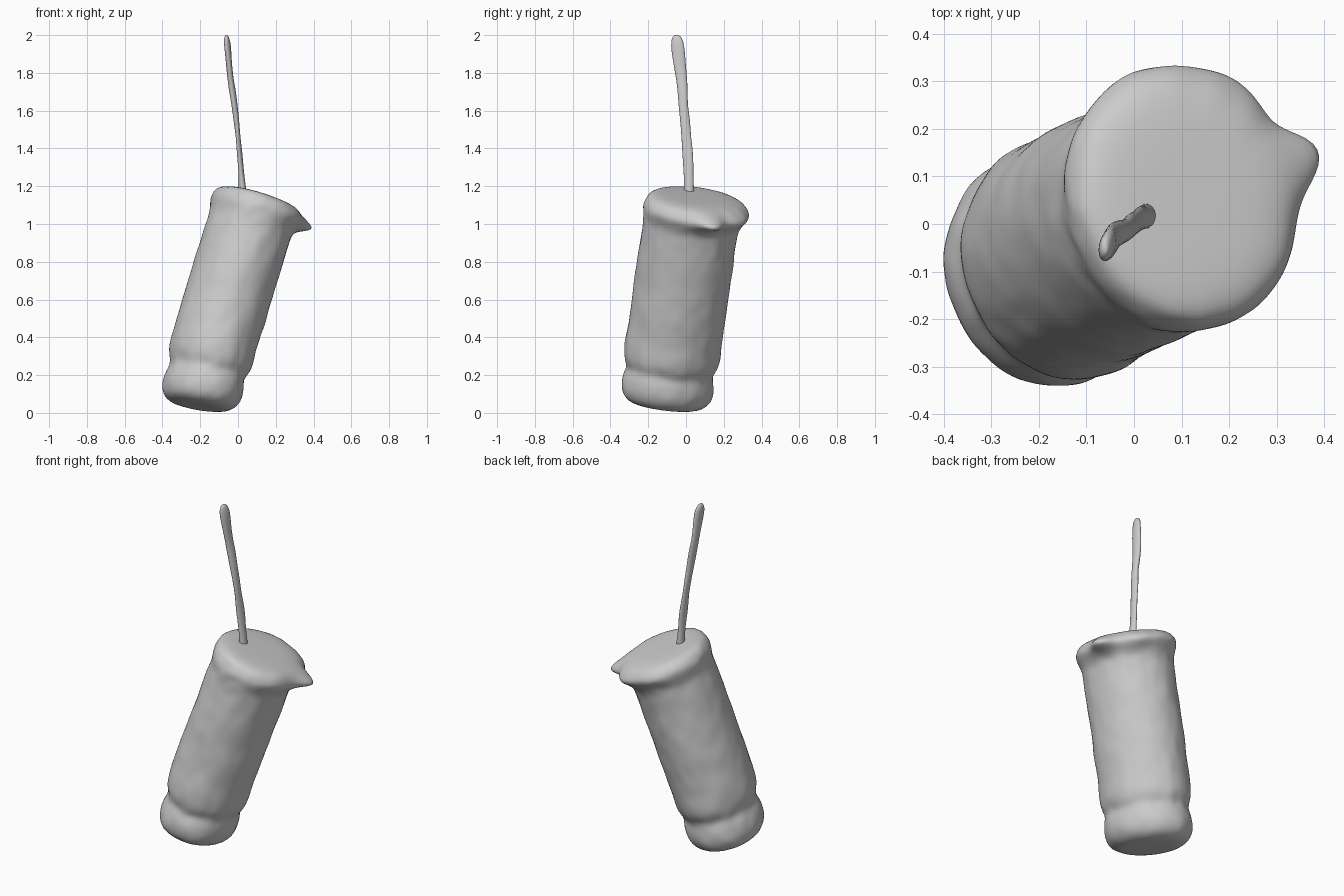
import bpy, bmesh, math
from mathutils import Vector, Matrix, noise

if "Cube" in bpy.data.objects:
    bpy.data.objects.remove(bpy.data.objects["Cube"])

AXIS = Vector((0.31, 0.145, 1.0)).normalized()
BASE = Vector((-0.232, -0.113, 0.040))
TILT = Vector((0, 0, 1)).rotation_difference(AXIS).to_matrix()


def loft(name, rings):
    """Skin a list of closed rings and close both ends with a fan."""
    bm = bmesh.new()
    loops = [[bm.verts.new(p) for p in ring] for ring in rings]
    n = len(loops[0])
    for a, b in zip(loops, loops[1:]):
        for i in range(n):
            j = (i + 1) % n
            bm.faces.new((a[i], a[j], b[j], b[i]))
    for ring in (loops[0], loops[-1]):
        c = bm.verts.new(sum((v.co for v in ring), Vector()) / n)
        for i in range(n):
            bm.faces.new((ring[i], ring[(i + 1) % n], c))
    bmesh.ops.recalc_face_normals(bm, faces=bm.faces)
    me = bpy.data.meshes.new(name)
    bm.to_mesh(me)
    bm.free()
    for p in me.polygons:
        p.use_smooth = True
    ob = bpy.data.objects.new(name, me)
    bpy.context.collection.objects.link(ob)
    sub = ob.modifiers.new("smooth", 'SUBSURF')
    sub.levels = sub.render_levels = 1
    return ob


def gauss(x, s):
    return math.exp(-(x / s) ** 2)


def wrap(a):
    return (a + math.pi) % (2 * math.pi) - math.pi


# Wrinkled body: (height along the tilted axis, radius)
profile = [(0, .08), (0, .15), (.010, .187), (.028, .217), (.055, .235), (.09, .244),
           (.12, .244), (.15, .240), (.175, .232), (.195, .230), (.215, .235),
           (.24, .246), (.27, .253), (.32, .255)]
profile += [(.37 + .05 * i, .253) for i in range(12)]
profile += [(.955, .253), (.985, .253), (1.01, .253), (1.035, .255), (1.06, .258),
            (1.08, .260), (1.10, .260), (1.12, .256), (1.142, .247), (1.158, .228),
            (1.167, .19), (1.170, .14), (1.171, .07)]
SEG = 72
rings = []
for t, r in profile:
    ring = []
    for i in range(SEG):
        a = 2 * math.pi * i / SEG
        edge = min(1, r / .22) ** 4
        # overhanging lip, stronger on the back right
        side = 0.5 + 0.5 * math.cos(a - math.radians(55))
        lip = .040 * side * gauss(t - 1.105, .055)
        lip += .022 * gauss(wrap(a - math.radians(60)), .3) * gauss(t - 1.10, .045)
        # pouring spout
        lip += .088 * gauss(wrap(a - math.radians(19)), .2) * gauss(t - 1.105, .036)
        # soft dents and wrinkles
        p = Vector((math.cos(a), math.sin(a), t * 5))
        bump = .005 * noise.noise(p * 1.6) + .005 * noise.noise(p * 4)
        # the foot sits a little flatter and further under the body
        foot = max(0, 1 - t / .4)
        # section is squashed along the leaning direction
        oval = 1 + (.035 + .015 * foot) * math.cos(2 * (a - math.radians(135)))
        rr = (r + bump * edge) * oval + lip * edge
        squash = .865 + .035 * min(1, t / .5)
        x = rr * squash * math.cos(a)
        q = Vector((x + .024 * foot, rr * math.sin(a), t + .12 * x * foot))
        ring.append(BASE + TILT @ q)
    rings.append(ring)
loft("cup_body", rings)

# Flat, slightly twisted straw: (x, y, z, half width x, half width y)
path = [(.028, .018, 1.13, .026, .028), (.023, .016, 1.19, .020, .027),
        (.017, .013, 1.28, .014, .026), (.009, .010, 1.37, .015, .032),
        (.001, .001, 1.46, .012, .025), (-.009, -.004, 1.55, .016, .028),
        (-.018, -.016, 1.63, .016, .025), (-.032, -.018, 1.72, .019, .029),
        (-.043, -.026, 1.79, .016, .031), (-.050, -.038, 1.88, .017, .036),
        (-.056, -.045, 1.95, .018, .038), (-.060, -.048, 1.985, .015, .029),
        (-.061, -.049, 2.0, .007, .014)]
rings = []
for k, (x, y, z, w, d) in enumerate(path):
    turn = Matrix.Rotation(.15 * math.sin(k * 1.7) - .1, 3, 'Z')
    rings.append([Vector((x, y, z)) + turn @ Vector((w * math.cos(a), d * math.sin(a), 0))
                  for a in (2 * math.pi * i / 12 for i in range(12))])
loft("straw", rings)
